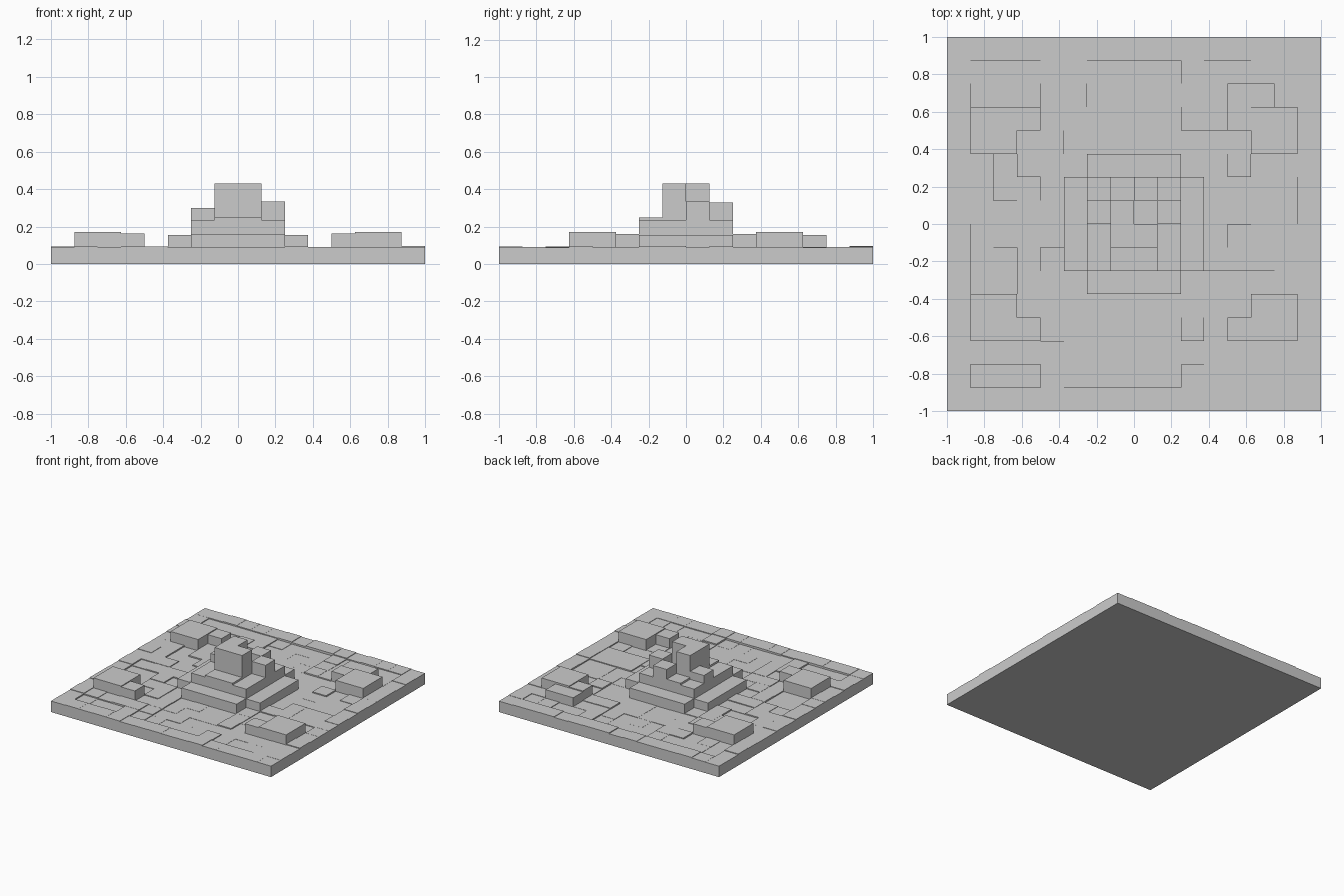
import bpy, bmesh, random

if "Cube" in bpy.data.objects:
    bpy.data.objects.remove(bpy.data.objects["Cube"])

random.seed(7)
N, S = 16, 0.125
height, part = {}, {}


def block(name, x0, x1, y0, y1, h, jitter=0.0):
    """Set the height of all grid cells inside a rectangle (units: metres)."""
    for i in range(round((x0 + 1) / S), round((x1 + 1) / S)):
        for j in range(round((y0 + 1) / S), round((y1 + 1) / S)):
            height[i, j] = h + random.uniform(-jitter, jitter)
            part[i, j] = name


# base plate with uneven paving tiles, slightly higher at the rim
block("paving", -1, 1, -1, 1, 0.092, 0.004)
block("paving", -0.875, 0.875, -0.875, 0.875, 0.085, 0.006)
for _ in range(26):
    w, d = random.choice([(1, 2), (2, 1), (2, 2), (3, 1)])
    x, y = random.randint(1, N - 1 - w), random.randint(1, N - 1 - d)
    block("paving", x * S - 1, (x + w) * S - 1, y * S - 1, (y + d) * S - 1,
          random.uniform(0.076, 0.092))
for s in (-1, 1):
    a, b = sorted((s * 0.875, s * 0.375))
    block("paving", -0.25, 0.25, a, b, 0.077, 0.002)

# L-shaped corner walls
for sx in (-1, 1):
    for sy in (-1, 1):
        name = "corner_wall_" + ("back" if sy > 0 else "front") + ("_right" if sx > 0 else "_left")
        if sx > 0 and sy > 0:
            block(name, 0.5, 0.75, 0.5, 0.75, 0.155)
        for xa, xb, ya, yb, h in ((0.5, 0.625, 0.5, 0.625, 0.163),
                                  (0.625, 0.875, 0.375, 0.625, 0.17)):
            xs, ys = sorted((sx * xa, sx * xb)), sorted((sy * ya, sy * yb))
            block(name, *xs, *ys, h)

# lower terrace (cross shape) and upper terrace
block("lower_terrace", -0.375, 0.375, -0.25, 0.25, 0.155)
block("lower_terrace", -0.25, 0.25, -0.375, 0.375, 0.16)
block("upper_terrace", -0.25, 0.25, -0.25, 0.25, 0.235)
block("upper_terrace", -0.125, 0.125, -0.25, 0.25, 0.25)

# turrets and the L-shaped central tower
block("turret_left", -0.25, -0.125, 0, 0.125, 0.30)
block("turret_right", 0.125, 0.25, 0, 0.125, 0.335)
block("turret_back", 0, 0.125, 0.125, 0.25, 0.33)
block("tower", -0.125, 0.125, -0.125, 0, 0.43)
block("tower", -0.125, 0, 0, 0.125, 0.43)


def build(name):
    """Tops of the part's cells, plus walls down to every lower neighbour."""
    bm = bmesh.new()

    def face(*pts):
        bm.faces.new([bm.verts.new(p) for p in pts])

    for (i, j), owner in part.items():
        if owner != name:
            continue
        h = height[i, j]
        x0, y0 = i * S - 1, j * S - 1
        ring = [(x0, y0), (x0 + S, y0), (x0 + S, y0 + S), (x0, y0 + S)]
        face(*[(x, y, h) for x, y in ring])
        for k, (di, dj) in enumerate(((0, -1), (1, 0), (0, 1), (-1, 0))):
            low = height.get((i + di, j + dj), 0.0)
            if low < h - 1e-6:
                a, b = ring[k], ring[(k + 1) % 4]
                face((*a, low), (*b, low), (*b, h), (*a, h))
    if name == "paving":
        face((-1, -1, 0), (-1, 1, 0), (1, 1, 0), (1, -1, 0))
    bmesh.ops.remove_doubles(bm, verts=bm.verts, dist=1e-5)
    me = bpy.data.meshes.new(name)
    bm.to_mesh(me)
    bm.free()
    bpy.context.collection.objects.link(bpy.data.objects.new(name, me))


for name in sorted(set(part.values())):
    build(name)
